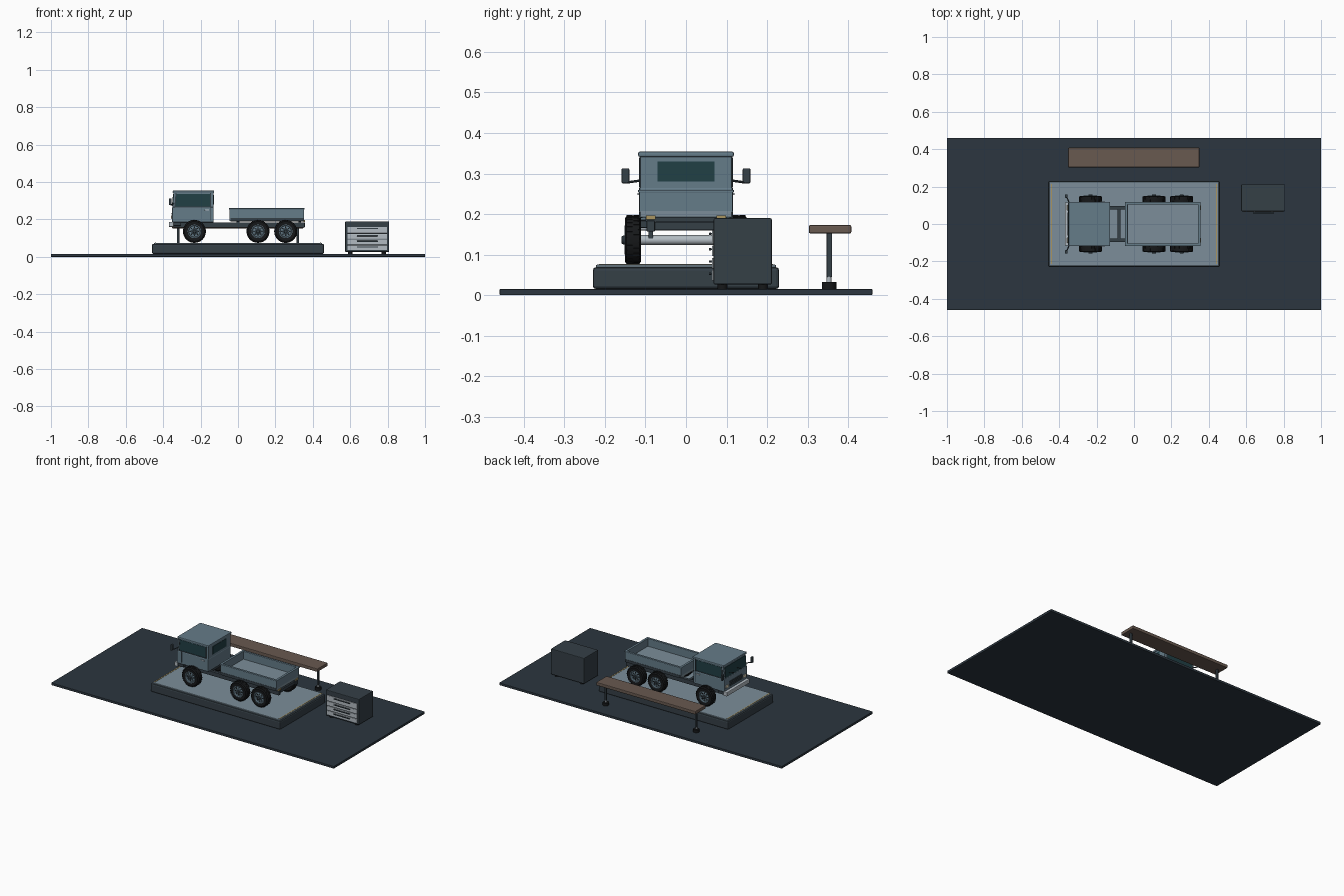
import bpy, bmesh, math
from mathutils import Vector

if "Cube" in bpy.data.objects:
    bpy.data.objects.remove(bpy.data.objects["Cube"])


def mat(name, r, g, b):
    m = bpy.data.materials.new(name)
    m.diffuse_color = (r, g, b, 1)
    m.use_nodes = True
    m.node_tree.nodes["Principled BSDF"].inputs["Base Color"].default_value = m.diffuse_color
    return m


DARK = mat("dark_slate", .025, .037, .05)
CASE = mat("case_slate", .035, .05, .062)
DECK = mat("pale_deck", .2, .27, .32)
BLUE = mat("truck_blue", .13, .2, .25)
PALE = mat("pale_metal", .45, .5, .54)
GLASS = mat("dark_glass", .015, .05, .06)
BLACK = mat("rubber", .008, .009, .01)
WOOD = mat("bench_wood", .14, .1, .08)
GOLD = mat("gold_strip", .4, .3, .12)
AMBER = mat("lamp", .7, .65, .5)


def finish(name, bm, material, bevel=0, smooth=False):
    bmesh.ops.recalc_face_normals(bm, faces=bm.faces)
    me = bpy.data.meshes.new(name)
    bm.to_mesh(me)
    bm.free()
    ob = bpy.data.objects.new(name, me)
    bpy.context.collection.objects.link(ob)
    me.materials.append(material)
    if bevel:
        mod = ob.modifiers.new("bevel", "BEVEL")
        mod.width, mod.segments = bevel, 2
    if smooth:
        bpy.context.view_layer.objects.active = ob
        ob.select_set(True)
        bpy.ops.object.shade_smooth_by_angle(angle=math.radians(35))
        ob.select_set(False)
    return ob


def box(name, x, y, z, material, bevel=0):
    """Box from (min, max) pairs."""
    bm = bmesh.new()
    bmesh.ops.create_cube(bm, size=1)
    for v in bm.verts:
        v.co = Vector([(a + b) / 2 + c * (b - a) for (a, b), c in zip((x, y, z), v.co)])
    return finish(name, bm, material, bevel)


def prism(name, pts, y, material, bevel=0):
    """Side profile in xz, extruded across y."""
    bm = bmesh.new()
    f = bm.faces.new([bm.verts.new((px, y[0], pz)) for px, pz in pts])
    new = bmesh.ops.extrude_face_region(bm, geom=[f])["geom"]
    bmesh.ops.translate(bm, vec=(0, y[1] - y[0], 0), verts=[v for v in new if isinstance(v, bmesh.types.BMVert)])
    return finish(name, bm, material, bevel)


def rod(name, a, b, r, material, segs=16):
    a, b = Vector(a), Vector(b)
    bm = bmesh.new()
    bmesh.ops.create_cone(bm, cap_ends=True, segments=segs, radius1=r, radius2=r, depth=(b - a).length)
    bm.transform((b - a).to_track_quat('Z', 'Y').to_matrix().to_4x4())
    bmesh.ops.translate(bm, vec=(a + b) / 2, verts=bm.verts)
    return finish(name, bm, material, smooth=True)


def lathe(name, prof, centre, side, material, segs=40):
    """Spin (radius, outward offset) profile around the y axis."""
    bm = bmesh.new()
    rings = []
    for r, o in prof:
        rings.append([bm.verts.new((centre[0] + r * math.cos(t), centre[1] + side * o, centre[2] + r * math.sin(t)))
                      for t in [2 * math.pi * i / segs for i in range(segs)]])
    for p, q in zip(rings, rings[1:]):
        for i in range(segs):
            j = (i + 1) % segs
            bm.faces.new((p[i], p[j], q[j], q[i]))
    bm.faces.new(rings[0])
    bm.faces.new(rings[-1])
    return finish(name, bm, material, smooth=True)


# Floor and display plinth
box("floor", (-1, 1), (-.46, .46), (0, .015), DARK, .002)
box("plinth", (-.46, .46), (-.23, .23), (.015, .069), CASE, .008)
box("plinth_deck", (-.45, .45), (-.222, .222), (.066, .075), DECK, .002)
for s in (-1, 1):
    box("deck_strip", (s * .441 - .003, s * .441 + .003), (-.215, .215), (.074, .0765), GOLD)

# Chassis rails, crossmembers and axles
for s in (-1, 1):
    box("chassis_rail", (-.345, .357), (s * .087 - .01, s * .087 + .01), (.157, .184), CASE, .002)
for x in (-.32, -.08, .03, .18, .34):
    box("crossmember", (x - .008, x + .008), (-.08, .08), (.161, .18), CASE)
WHEELS = (-.233, .107, .255)
for x in WHEELS:
    rod("axle", (x, -.12, .136), (x, .12, .136), .012, PALE)
    for s in (-1, 1):
        box("spring_hanger", (x - .012, x + .012), (s * .087 - .006, s * .087 + .006), (.14, .16), CASE)

# Wheels: tyre, rim, hub, bolts and tread blocks
for x in WHEELS:
    for s in (-1, 1):
        c = (x, s * .131, .136)
        lathe("tyre", [(.034, -.019), (.053, -.02), (.059, -.016), (.06, -.01), (.06, .01),
                       (.059, .016), (.053, .02), (.036, .019), (.034, .012)], c, s, BLACK)
        lathe("rim", [(.036, .010), (.036, .021), (.032, .021), (.029, .013), (.016, .015), (.014, .019)], c, s, BLUE)
        lathe("hub", [(.011, .015), (.011, .024), (.008, .028)], c, s, CASE, 16)
        for i in range(8):
            t = math.pi / 4 * i
            px, pz = x + .022 * math.cos(t), .136 + .022 * math.sin(t)
            rod("rim_hole", (px, s * .142, pz), (px, s * .1465, pz), .0038, BLACK, 10)
        bm = bmesh.new()
        for i in range(28):
            t = 2 * math.pi * i / 28
            for k in (-1, 1):
                g = bmesh.ops.create_cube(bm, size=1)["verts"]
                a = t + k * .05
                for v in g:
                    w, h = v.co.x * .007, .0598 + v.co.z * .003
                    v.co = (x + h * math.cos(a) - w * math.sin(a), c[1] + k * .0085 + v.co.y * .015,
                            .136 + h * math.sin(a) + w * math.cos(a))
        finish("tyre_tread", bm, BLACK)

# Cab body, roof and belt line
prism("cab_lower", [(-.352, .184), (-.13, .184), (-.13, .266), (-.352, .266)], (-.115, .115), BLUE, .004)
prism("cab_upper", [(-.35, .26), (-.131, .26), (-.131, .346), (-.344, .346)], (-.113, .113), BLUE, .003)
box("cab_roof", (-.349, -.127), (-.118, .118), (.341, .354), BLUE, .004)
box("cab_underside", (-.34, -.14), (-.075, .075), (.165, .186), CASE)

# Side windows, frames, door lines and handles
for s in (-1, 1):
    y = sorted((s * .112, s * .1145))
    prism("side_window", [(-.336, .27), (-.15, .27), (-.15, .337), (-.33, .337)], y, GLASS)
    yf = sorted((s * .112, s * .1165))
    prism("window_sill", [(-.34, .265), (-.145, .265), (-.145, .27), (-.34, .27)], yf, CASE)
    prism("window_rear_frame", [(-.15, .267), (-.145, .267), (-.145, .34), (-.15, .34)], yf, CASE)
    prism("window_front_frame", [(-.34, .267), (-.335, .267), (-.329, .34), (-.334, .34)], yf, CASE)
    yd = sorted((s * .114, s * .1157))
    for x in (-.318, -.146):
        box("door_seam", (x - .001, x + .001), yd, (.195, .264), CASE)
    box("door_handle", (-.178, -.155), sorted((s * .114, s * .12)), (.247, .252), PALE, .001)
    # Mirrors
    rod("mirror_arm", (-.345, s * .11, .283), (-.36, s * .146, .278), .003, CASE, 8)
    box("mirror", (-.369, -.356), sorted((s * .14, s * .159)), (.276, .313), CASE, .003)
    # Headlights
    box("headlight", (-.357, -.345), (s * .088 - .015, s * .088 + .015), (.203, .22), AMBER, .003)
    box("step", (-.305 - .04, -.305), sorted((s * .095, s * .115)), (.166, .184), CASE, .002)

# Windscreen, wipers, grille and bumper
prism("windscreen", [(-.353, .272), (-.34, .272), (-.34, .335), (-.3475, .335)], (-.102, .102), GLASS)
for y in (-.06, .02):
    rod("wiper", (-.354, y, .272), (-.352, y + .045, .29), .0013, BLACK, 6)
for i in range(4):
    z = .203 + i * .009
    box("grille_bar", (-.356, -.35), (-.062, .062), (z, z + .005), CASE)
box("bumper", (-.37, -.345), (-.116, .116), (.16, .187), PALE, .004)
box("rear_window", (-.133, -.129), (-.07, .07), (.28, .33), GLASS)

# Open cargo bed
box("bed_floor", (-.045, .353), (-.113, .113), (.192, .208), DECK, .001)
for s in (-1, 1):
    box("bed_side", (-.045, .353), sorted((s * .106, s * .115)), (.205, .257), BLUE, .001)
    box("bed_rim", (-.048, .356), sorted((s * .104, s * .118)), (.253, .26), BLUE, .0015)
    box("bed_sill", (-.04, .35), sorted((s * .107, s * .1165)), (.19, .208), CASE, .001)
    box("tail_lamp", (.35, .358), (s * .087 - .012, s * .087 + .012), (.186, .196), GOLD)
for x in (-.045, .344):
    box("bed_end", (x, x + .009), (-.11, .11), (.205, .257), BLUE, .001)
    box("bed_end_rim", (x - .003, x + .012), (-.118, .118), (.253, .26), BLUE, .0015)
for x in (0, .12, .24, .33):
    box("bed_bearer", (x - .007, x + .007), (-.1, .1), (.182, .194), CASE)

# Bench with two pedestal legs
box("bench_seat", (-.352, .35), (.303, .408), (.152, .173), WOOD, .004)
for s in (-1, 1):
    x = s * .32
    box("bench_leg", (x - .006, x + .006), (.347, .36), (.045, .153), CASE, .001)
    rod("bench_leg_collar", (x, .353, .03), (x, .353, .048), .006, PALE)
    rod("bench_foot", (x, .353, .015), (x, .353, .033), .018, BLACK, 24)

# Tool cabinet with four drawers
box("cabinet", (.573, .808), (.068, .212), (.026, .19), CASE, .004)
for x in (.6, .78):
    for y in (.09, .19):
        rod("cabinet_foot", (x, y, .014), (x, y, .03), .012, BLACK)
for z0, z1 in ((.036, .062), (.066, .092), (.096, .122), (.126, .16)):
    box("drawer", (.585, .797), (.064, .072), (z0, z1), PALE, .0015)
    zh = z1 - .009
    box("drawer_handle", (.635, .748), (.057, .062), (zh - .003, zh + .003), CASE, .001)
    for x in (.645, .738):
        box("handle_post", (x - .003, x + .003), (.06, .066), (zh - .002, zh + .002), CASE)
